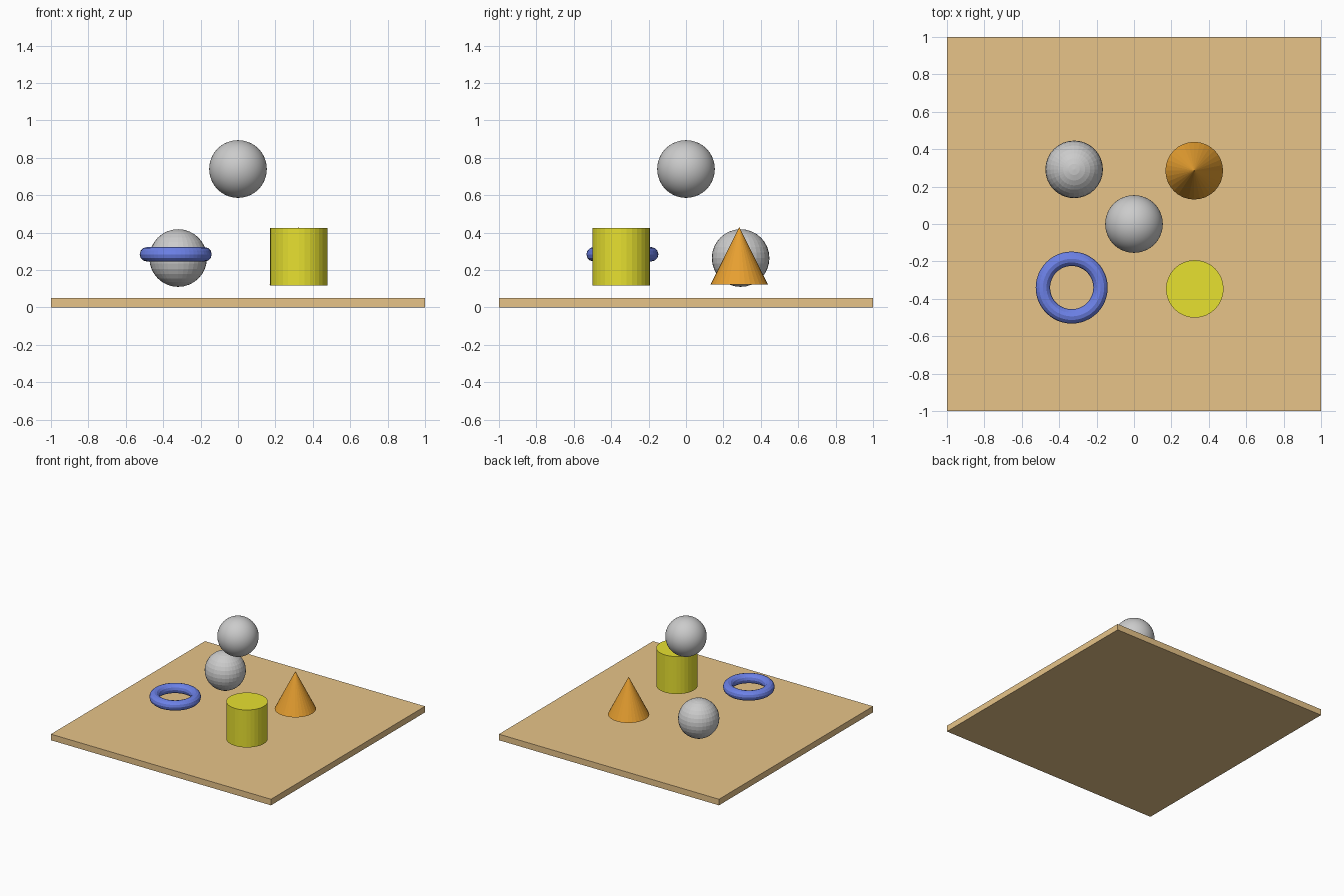
import bpy

if "Cube" in bpy.data.objects:
    bpy.data.objects.remove(bpy.data.objects["Cube"])


def material(name, rgb):
    m = bpy.data.materials.new(name)
    m.diffuse_color = (*rgb, 1)
    m.use_nodes = True
    m.node_tree.nodes["Principled BSDF"].inputs["Base Color"].default_value = m.diffuse_color
    return m


def finish(name, mat=None, smooth=False):
    ob = bpy.context.object
    ob.name = name
    if mat:
        ob.data.materials.append(mat)
    if smooth:
        bpy.ops.object.shade_smooth()
    return ob


ops = bpy.ops.mesh
R = 0.154  # shared radius of the solids

wood = material("wood", (0.8, 0.55, 0.25))
orange = material("orange", (0.8, 0.35, 0.03))
yellow = material("yellow", (0.8, 0.75, 0.03))
blue = material("blue", (0.15, 0.22, 0.8))

# Square base board
ops.primitive_cube_add(size=1, location=(0, 0, 0.025))
board = finish("base_board", wood)
board.scale = (2, 2, 0.05)

# Smooth sphere floating above the centre
ops.primitive_uv_sphere_add(segments=64, ring_count=32, radius=R, location=(0, 0, 0.74))
finish("upper_sphere", smooth=True)

# Faceted sphere, back left
ops.primitive_uv_sphere_add(segments=32, ring_count=16, radius=R, location=(-0.32, 0.292, 0.264))
finish("faceted_sphere")

# Cone, back right
ops.primitive_cone_add(vertices=32, radius1=R, radius2=0, depth=2 * R, location=(0.322, 0.285, 0.276))
finish("cone", orange)

# Cylinder, front right
ops.primitive_cylinder_add(vertices=32, radius=R, depth=2 * R, location=(0.325, -0.347, 0.271))
finish("cylinder", yellow)

# Ring, front left
ops.primitive_torus_add(major_segments=48, minor_segments=12, major_radius=R,
                        minor_radius=R / 4, location=(-0.333, -0.34, 0.284))
finish("ring", blue)
